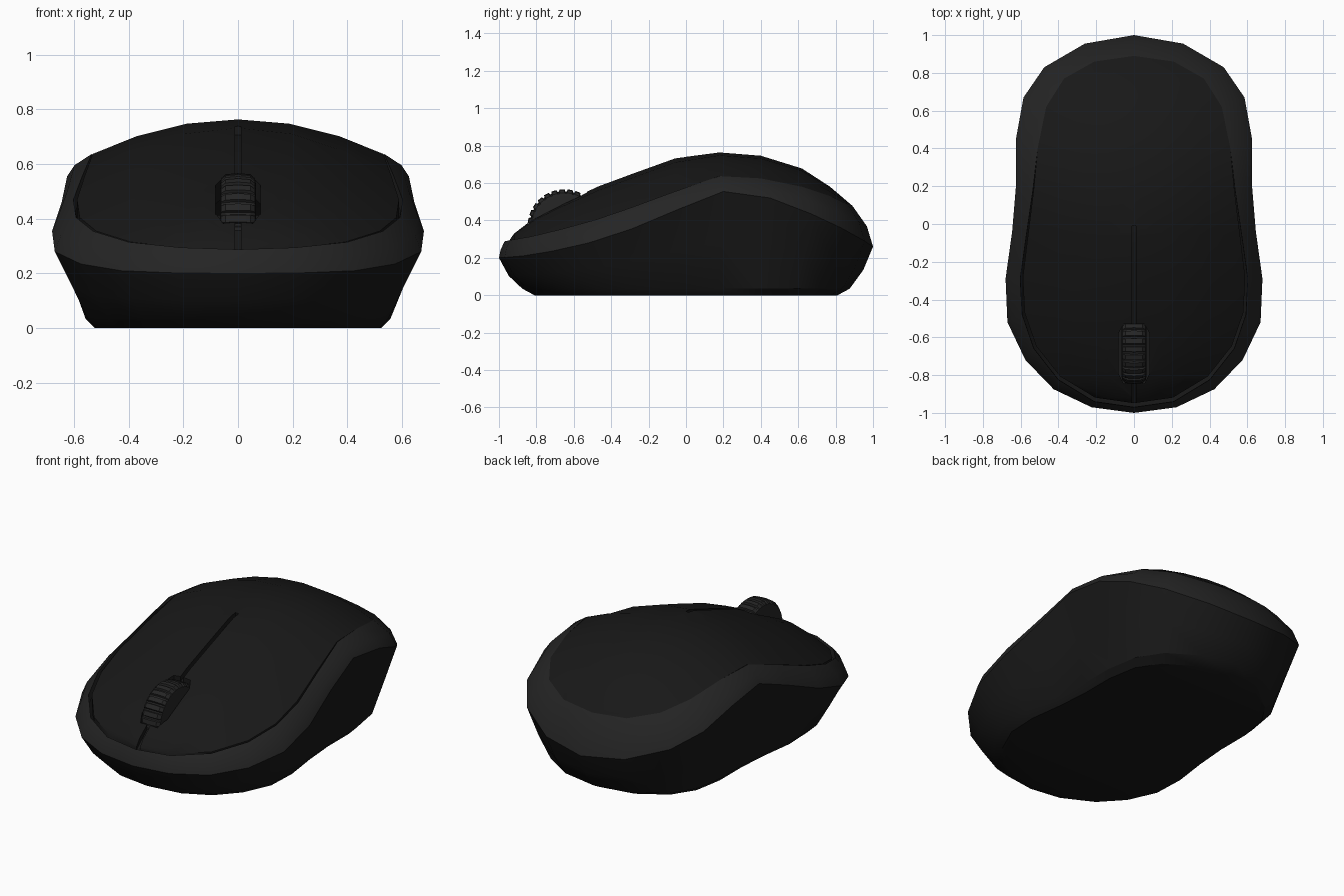
import bpy, bmesh
from math import sin, cos, pi

if "Cube" in bpy.data.objects:
    bpy.data.objects.remove(bpy.data.objects["Cube"])

# Half outlines from rear to front: x, y, z
CREASE = [(0, 1, .26), (.26, .955, .29), (.475, .83, .36), (.585, .67, .435), (.625, .45, .52),
          (.625, .2, .555), (.645, -.04, .46), (.68, -.29, .355), (.67, -.52, .28),
          (.575, -.72, .235), (.425, -.875, .21), (.225, -.97, .202), (0, -1, .2)]
RIM = [(0, .89, .478), (.21, .86, .488), (.37, .77, .53), (.465, .62, .58), (.51, .4, .625),
       (.535, .18, .637), (.57, -.06, .555), (.602, -.29, .47), (.592, -.48, .405),
       (.53, -.66, .355), (.4, -.825, .315), (.21, -.94, .295), (0, -.97, .288)]
# Centre line of the top: y, z
SPINE = [(-1, .265), (-.97, .288), (-.83, .405), (-.54, .555), (-.4, .61), (-.26, .66), (-.1, .725),
         (.12, .765), (.32, .76), (.52, .725), (.7, .64), (.89, .478)]


def spine(y):
    for (a, za), (b, zb) in zip(SPINE, SPINE[1:]):
        if y <= b:
            return za + (zb - za) * (y - a) / (b - a)
    return SPINE[-1][1]


def full(half):
    return half + [(-x, y, z) for x, y, z in half[-2:0:-1]]


def scaled(half, sx, sy, fz):
    return [(x * sx, y * sy, fz(z)) for x, y, z in half]


def mat(name, v):
    m = bpy.data.materials.new(name)
    m.diffuse_color = (v, v, v, 1)
    m.use_nodes = True
    m.node_tree.nodes["Principled BSDF"].inputs["Base Color"].default_value = m.diffuse_color
    return m


def finish(bm, name, material=None, angle=None):
    bmesh.ops.remove_doubles(bm, verts=bm.verts, dist=1e-5)
    bmesh.ops.recalc_face_normals(bm, faces=bm.faces)
    me = bpy.data.meshes.new(name)
    bm.to_mesh(me)
    bm.free()
    ob = bpy.data.objects.new(name, me)
    bpy.context.collection.objects.link(ob)
    if material:
        me.materials.append(material)
    if angle:
        smooth(ob, angle)
    return ob


def select(ob):
    bpy.ops.object.select_all(action='DESELECT')
    ob.select_set(True)
    bpy.context.view_layer.objects.active = ob


def smooth(ob, deg):
    select(ob)
    bpy.ops.object.shade_smooth_by_angle(angle=deg * pi / 180)


def loft(rings, cap_start=False, cap_end=False):
    bm = bmesh.new()
    vs = [[bm.verts.new(p) for p in r] for r in rings]
    n = len(vs[0])
    for a, b in zip(vs, vs[1:]):
        for i in range(n):
            j = (i + 1) % n
            bm.faces.new((a[i], a[j], b[j], b[i]))
    if cap_start:
        bm.faces.new(vs[0])
    if cap_end:
        bm.faces.new(vs[-1])
    return bm


dark = mat("dark_plastic", .009)
satin = mat("satin_plastic", .018)
rubber = mat("wheel_rubber", .018)

# Lower body with flat underside
base = [scaled(CREASE, .77, .81, lambda z: 0), scaled(CREASE, .82, .875, lambda z: .035),
        scaled(CREASE, .9, .948, lambda z: z * .52), CREASE]
finish(loft([full(r) for r in base], cap_start=True), "lower_body", dark, 30)

# Trim band, with an inner lip dropping into the seam
mid = [(a[0] + (b[0] - a[0]) * .3, a[1] + (b[1] - a[1]) * .3, (a[2] + b[2]) / 2)
       for a, b in zip(CREASE, RIM)]
lip = [(x * .998, y * .998, z - .06) for x, y, z in RIM]
finish(loft([full(r) for r in (CREASE, mid, RIM, lip)]), "trim_band", satin, 40)


# Domed top shell; the seam opens up towards the front
def shell_edge(p):
    t = min(1, max(0, (.35 - p[1]) / .6))
    s = 1 - .022 * t
    return p[0] * s, p[1] * s, p[2]


bm = bmesh.new()
US = [-1, -.7, -.35, 0, .35, .7, 1]
layers = []
for drop in (0, .07):
    rows = []
    for i, p in enumerate(RIM):
        x, y, z = shell_edge(p)
        zc = z if i in (0, 12) else max(z, spine(y))
        rows.append([bm.verts.new((x * u, y, zc - (zc - z) * u * u - drop)) for u in US])
    for a, b in zip(rows, rows[1:]):
        for k in range(6):
            bm.faces.new((a[k], a[k + 1], b[k + 1], b[k]))
    layers.append(rows)
for k in (0, 6):
    for i in range(12):
        t, b = layers
        bm.faces.new((t[i][k], t[i + 1][k], b[i + 1][k], b[i][k]))
shell = finish(bm, "top_shell", dark)


def cut(ob, cutter):
    m = ob.modifiers.new("cut", 'BOOLEAN')
    m.operation, m.solver, m.object = 'DIFFERENCE', 'EXACT', cutter
    select(ob)
    bpy.ops.object.modifier_apply(modifier="cut")
    bpy.data.objects.remove(cutter)


# Split line between the two buttons
ys = [-1, -.95, -.83, -.54, -.4, -.26, -.1, -.01]
side = [(y, spine(y) - .035) for y in ys] + [(y, spine(y) + .1) for y in reversed(ys)]
cut(shell, finish(loft([[(x, y, z) for y, z in side] for x in (-.011, .011)], True, True),
                  "split_cutter"))

# Wheel slot with clipped corners
slot = [(.055, -.845), (.083, -.79), (.083, -.58), (.055, -.53)]
slot += [(-x, y) for x, y in reversed(slot)]
cut(shell, finish(loft([[(x, y, z) for x, y in slot] for z in (.2, .8)], True, True),
                  "slot_cutter"))
smooth(shell, 30)

# Ribbed scroll wheel
R, TEETH = .197, 28
rings = []
for x, r, rib in ((-.066, .155, 0), (-.062, .178, .004), (-.045, R - .004, .011), (0, R, .011),
                  (.045, R - .004, .011), (.062, .178, .004), (.066, .155, 0)):
    ring = []
    for t in range(TEETH):
        for f, d in ((0, 0), (.6, 0), (.7, rib), (.9, rib)):
            a = 2 * pi * (t + f) / TEETH
            ring.append((x, -.65 + (r - d) * cos(a), .37 + (r - d) * sin(a)))
    rings.append(ring)
finish(loft(rings, True, True), "scroll_wheel", rubber, 30)
